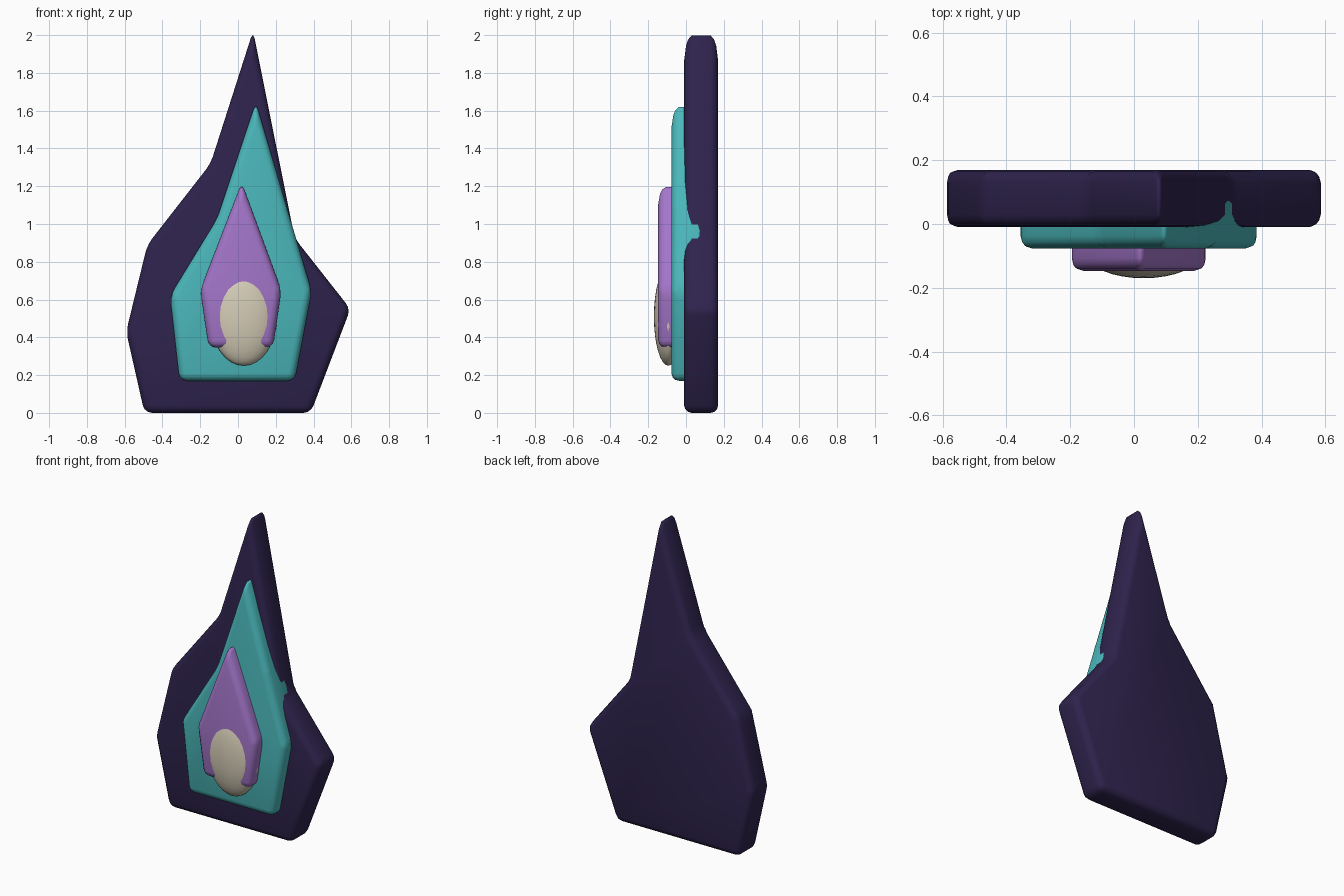
import bpy
import bmesh

cube = bpy.data.objects.get("Cube")
if cube:
    bpy.data.objects.remove(cube, do_unlink=True)


def material(name, color):
    mat = bpy.data.materials.new(name)
    mat.use_nodes = True
    mat.diffuse_color = (*color, 1)
    mat.node_tree.nodes["Principled BSDF"].inputs["Base Color"].default_value = (*color, 1)
    return mat


def add_object(name, bm, mat):
    bmesh.ops.recalc_face_normals(bm, faces=bm.faces)
    for face in bm.faces:
        face.smooth = True
    mesh = bpy.data.meshes.new(name)
    bm.to_mesh(mesh)
    bm.free()
    mesh.materials.append(mat)
    obj = bpy.data.objects.new(name, mesh)
    bpy.context.collection.objects.link(obj)
    return obj


def slab(name, outline, front, mat, depth=0.18, rounding=0.04):
    """Extrude an x-z outline backwards and round every edge."""
    bm = bmesh.new()
    face = bm.faces.new([bm.verts.new((x, front, z)) for x, z in outline])
    extruded = bmesh.ops.extrude_face_region(bm, geom=[face], use_keep_orig=True)["geom"]
    moved = [g for g in extruded if isinstance(g, bmesh.types.BMVert)]
    bmesh.ops.translate(bm, verts=moved, vec=(0, depth, 0))
    obj = add_object(name, bm, mat)
    bevel = obj.modifiers.new("rounded_edges", 'BEVEL')
    bevel.width = rounding
    bevel.segments = 3
    bevel.limit_method = 'NONE'
    return obj


indigo = material("dark indigo", (0.028, 0.017, 0.075))
teal = material("teal", (0.07, 0.48, 0.50))
violet = material("violet", (0.37, 0.18, 0.59))
ivory = material("ivory", (0.66, 0.60, 0.47))

# Nested flame layers, back to front
slab("outer_flame", [(0.08, 2.023), (-0.145, 1.32), (-0.48, 0.89), (-0.592, 0.43),
                     (-0.495, 0), (0.385, 0), (0.595, 0.55), (0.30, 0.925)], -0.01, indigo)
slab("middle_flame", [(0.095, 1.645), (-0.11, 1.03), (-0.36, 0.62), (-0.31, 0.17),
                      (0.30, 0.17), (0.39, 0.645), (0.258, 1.09)], -0.077, teal)
slab("inner_flame", [(0.02, 1.22), (-0.20, 0.65), (-0.155, 0.345),
                     (0.185, 0.345), (0.23, 0.65)], -0.147, violet)

# Flattened egg-shaped core
bm = bmesh.new()
bmesh.ops.create_uvsphere(bm, u_segments=32, v_segments=16, radius=1)
bmesh.ops.scale(bm, verts=bm.verts, vec=(0.177, 0.076, 0.26))
bmesh.ops.translate(bm, verts=bm.verts, vec=(0.03, -0.094, 0.51))
add_object("flame_core", bm, ivory)
